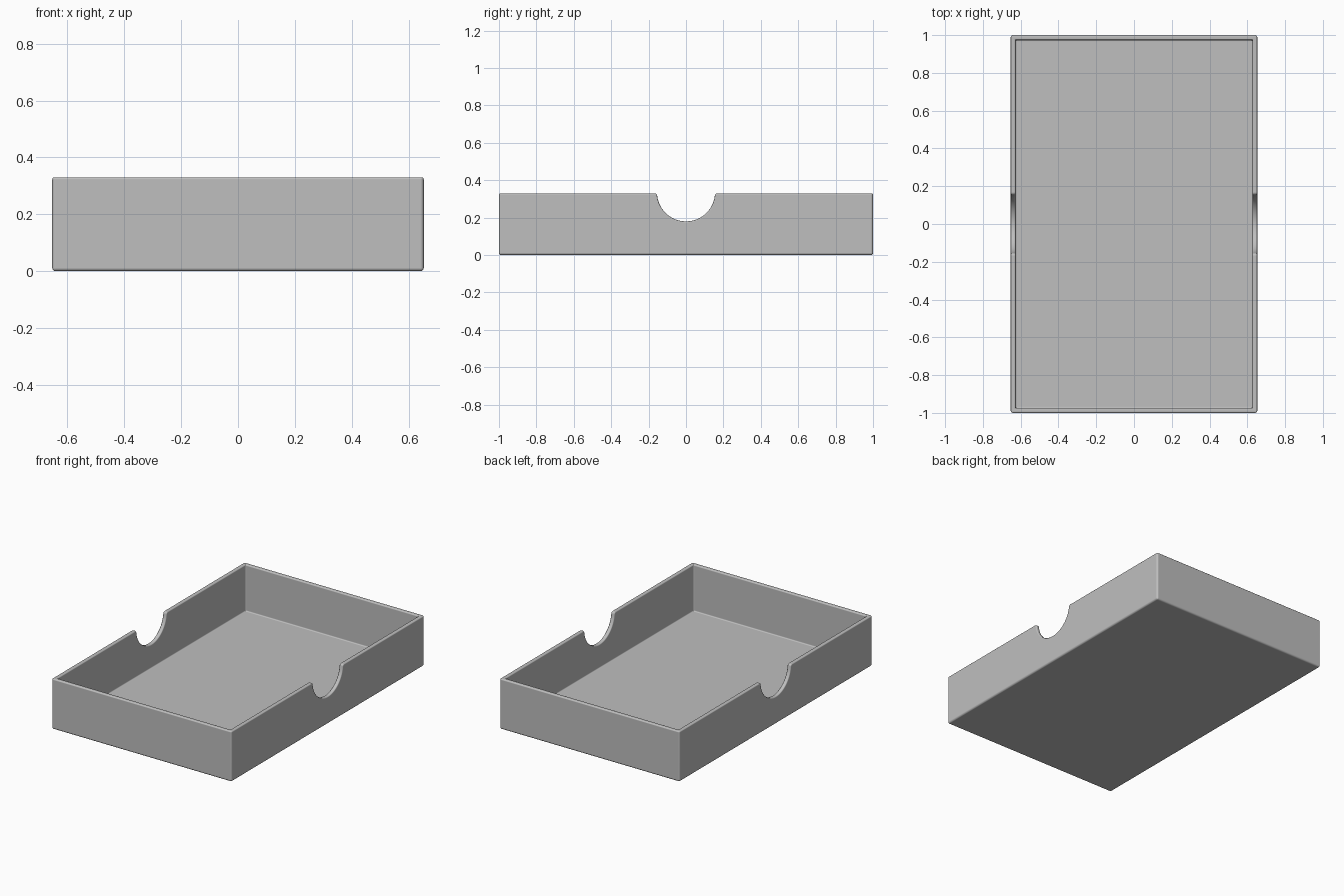
import bpy, bmesh, math

if "Cube" in bpy.data.objects:
    bpy.data.objects.remove(bpy.data.objects["Cube"])

W, L, H, T = 1.306, 2.0, 0.33, 0.026   # tray size and wall thickness


def make_object(name, bm):
    bmesh.ops.recalc_face_normals(bm, faces=bm.faces)
    mesh = bpy.data.meshes.new(name)
    bm.to_mesh(mesh)
    bm.free()
    obj = bpy.data.objects.new(name, mesh)
    bpy.context.collection.objects.link(obj)
    return obj


# Tray: box with a hollow pushed down from its top face
bm = bmesh.new()
bmesh.ops.create_cube(bm, size=1.0)
for v in bm.verts:
    v.co = (v.co.x * W, v.co.y * L, (v.co.z + 0.5) * H)
top = max(bm.faces, key=lambda f: f.calc_center_median().z)
bmesh.ops.inset_region(bm, faces=[top], thickness=T, use_even_offset=True)
floor = bmesh.ops.extrude_discrete_faces(bm, faces=[top])["faces"][0]
for v in floor.verts:
    v.co.z = T

# Soft outer corners and bottom edges
outer = [e for e in bm.edges
         if all(abs(v.co.x) > W / 2 - 0.001 for v in e.verts) or
         all(abs(v.co.y) > L / 2 - 0.001 for v in e.verts)]
outer = [e for e in outer if min(v.co.z for v in e.verts) < 0.001]
bmesh.ops.bevel(bm, geom=outer, offset=0.012, segments=3, profile=0.5,
                affect='EDGES', clamp_overlap=True)
tray = make_object("tray", bm)

# Thumb notch cutter: half round with rounded shoulders, through both long walls
R, r, zc = 0.155, 0.015, 0.335
a0 = math.asin((zc - (H - r)) / R)
shoulder = R * math.cos(a0) + r
half = [(shoulder, 0.5)]
for i in range(7):
    a = math.pi / 2 + i / 6 * math.pi / 2
    half.append((shoulder + r * math.cos(a), H - r + r * math.sin(a)))
for i in range(1, 17):
    a = a0 + i / 16 * (math.pi / 2 - a0)
    half.append((R * math.cos(a), zc - R * math.sin(a)))
half[-1] = (0.0, zc - R)
profile = half + [(-y, z) for y, z in reversed(half[:-1])]

bm = bmesh.new()
face = bm.faces.new([bm.verts.new((-1.0, y, z)) for y, z in profile])
ext = bmesh.ops.extrude_face_region(bm, geom=[face])["geom"]
bmesh.ops.translate(bm, vec=(2.0, 0, 0),
                    verts=[g for g in ext if isinstance(g, bmesh.types.BMVert)])
cutter = make_object("notch_cutter", bm)
cutter.hide_render = True

# Cut the notches, then round the rim
cut = tray.modifiers.new("notches", 'BOOLEAN')
cut.operation = 'DIFFERENCE'
cut.solver = 'EXACT'
cut.object = cutter
rim = tray.modifiers.new("rim", 'BEVEL')
rim.width = 0.007
rim.segments = 3
rim.limit_method = 'ANGLE'
rim.angle_limit = math.radians(55)
rim.use_clamp_overlap = False

bpy.context.view_layer.objects.active = tray
tray.select_set(True)
for name in ("notches", "rim"):
    bpy.ops.object.modifier_apply(modifier=name)
bpy.data.objects.remove(cutter)
bpy.ops.object.shade_smooth_by_angle(angle=math.radians(40))
wn = tray.modifiers.new("flat_sides", 'WEIGHTED_NORMAL')
wn.keep_sharp = True

# Single grey colour
grey = bpy.data.materials.new("plain grey")
grey.diffuse_color = (0.52, 0.52, 0.52, 1)
grey.use_nodes = True
grey.node_tree.nodes["Principled BSDF"].inputs["Base Color"].default_value = grey.diffuse_color
tray.data.materials.clear()
tray.data.materials.append(grey)
